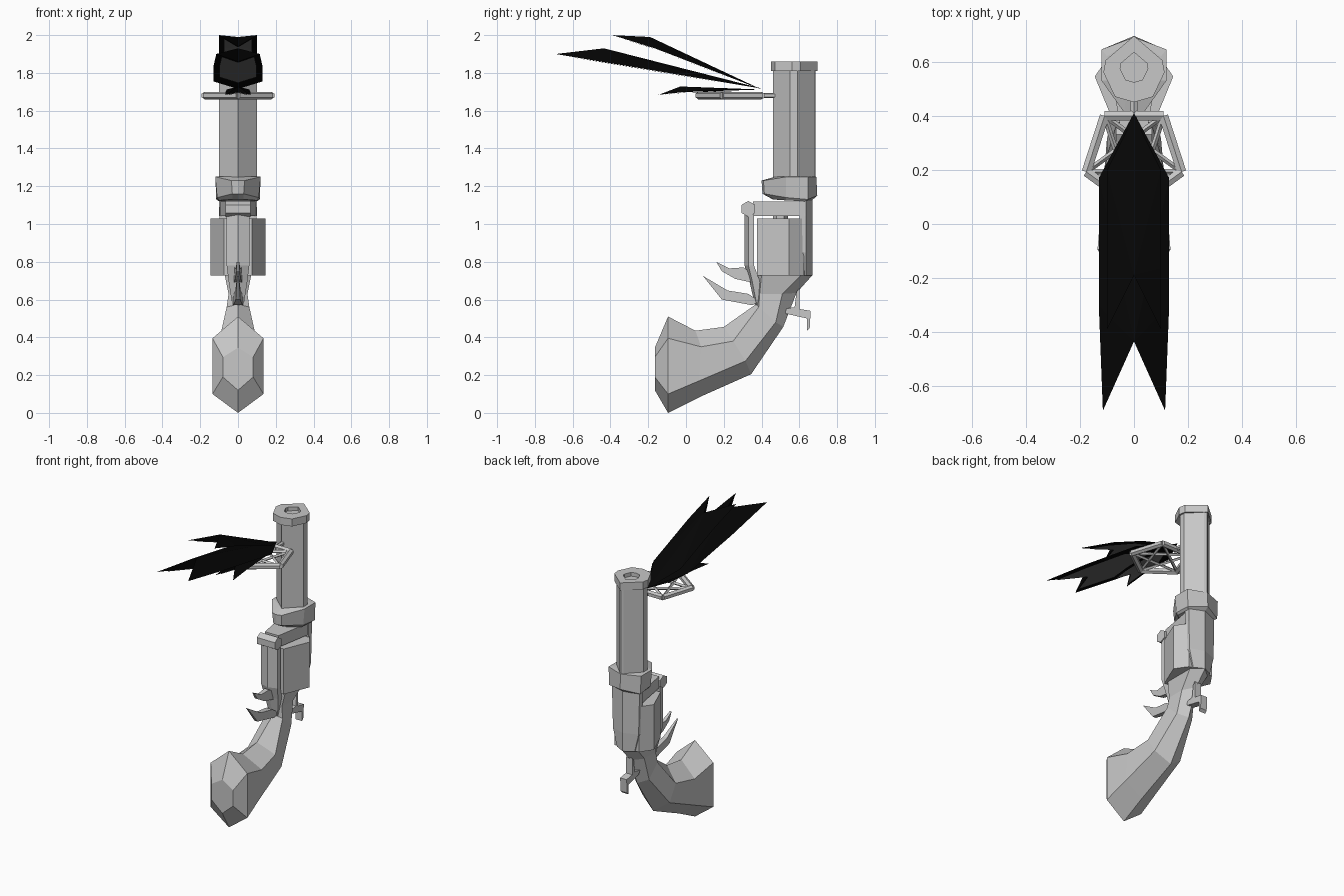
import bpy, bmesh, math
from mathutils import Vector

if "Cube" in bpy.data.objects:
    bpy.data.objects.remove(bpy.data.objects["Cube"])


def material(name, v):
    m = bpy.data.materials.new(name)
    m.diffuse_color = (v, v, v, 1)
    m.use_nodes = True
    m.node_tree.nodes["Principled BSDF"].inputs["Base Color"].default_value = m.diffuse_color
    return m


STEEL = material("grey steel", 0.57)
BLACK = material("feather black", 0.0015)
UNDER = material("feather underside", 0.15)


def finish(name, bm, mats):
    bmesh.ops.recalc_face_normals(bm, faces=[f for f in bm.faces if f.material_index == 0])
    me = bpy.data.meshes.new(name)
    bm.to_mesh(me)
    bm.free()
    for m in mats:
        me.materials.append(m)
    ob = bpy.data.objects.new(name, me)
    bpy.context.collection.objects.link(ob)
    return ob


def loft(name, rings):
    """Skin a list of equal-length point loops and close both ends."""
    bm = bmesh.new()
    loops = [[bm.verts.new(p) for p in r] for r in rings]
    n = len(loops[0])
    for a, b in zip(loops, loops[1:]):
        for i in range(n):
            j = (i + 1) % n
            bm.faces.new((a[i], a[j], b[j], b[i]))
    bm.faces.new(loops[0][::-1])
    bm.faces.new(loops[-1])
    return finish(name, bm, [STEEL])


def mirrored(half):
    """Complete a half loop of points across x = 0."""
    return half + [(-x, y, z) for x, y, z in reversed(half) if x > 1e-5]


def level(half, z):
    return mirrored([(x, y, z) for x, y in half])


def fin(name, outline, w, tip=1.0):
    """Plate in the y-z plane; half thickness w, scaled by tip at the front."""
    ys = [y for y, z in outline]
    lo, span = min(ys), max(ys) - min(ys)
    return loft(name, [[(s * w * (tip + (1 - tip) * (y - lo) / span), y, z)
                        for y, z in outline] for s in (-1, 1)])


def rods(name, pairs, r, sides=4):
    bm = bmesh.new()
    for a, b in pairs:
        a, b = Vector(a), Vector(b)
        d = b - a
        mat = d.to_track_quat('Z', 'Y').to_matrix().to_4x4()
        mat.translation = (a + b) / 2
        bmesh.ops.create_cone(bm, cap_ends=True, segments=sides, radius1=r,
                              radius2=r, depth=d.length, matrix=mat)
    return finish(name, bm, [STEEL])


# Barrel and hollow muzzle
loft("barrel", [level([(0, .46), (.1, .55), (.1, .59), (.015, .678), (0, .685)], z)
                for z in (1.2, 1.83)])
rim = [(0, .45), (.07, .47), (.113, .56), (.105, .605), (0, .695)]
bore = [(x * .45, .585 + (y - .585) * .45) for x, y in rim]
loft("muzzle", [level(rim, 1.81), level(rim, 1.86),
                level(bore, 1.86), level(bore, 1.835)])

# Collar between barrel and frame
loft("collar", [
    mirrored([(0, .46, 1.13), (.03, .47, 1.13), (.1, .53, 1.125), (.1, .63, 1.12), (0, .66, 1.12)]),
    mirrored([(0, .405, 1.16), (.03, .415, 1.16), (.11, .53, 1.14), (.115, .645, 1.13), (0, .695, 1.15)]),
    mirrored([(0, .40, 1.23), (.035, .41, 1.23), (.12, .53, 1.25), (.12, .645, 1.25), (0, .69, 1.25)]),
    mirrored([(0, .47, 1.25), (.03, .48, 1.25), (.1, .53, 1.252), (.1, .62, 1.252), (0, .68, 1.252)])])

# Frame: back spine, top strap, hinge and front arm
loft("frame_spine", [level([(0, .6), (w, .6), (w, .635), (0, .67)], z)
                     for z, w in ((.728, .065), (.85, .095), (1.13, .1))])
loft("top_strap", [level([(0, .355), (.05, .355), (.085, .56), (.1, .635), (0, .66)], z)
                   for z in (1.042, 1.12)])
rods("hinge_bolt", [((-.066, .33, 1.08), (.066, .33, 1.08))], .042, 6)
loft("front_arm", [
    level([(0, .365), (.03, .375), (.03, .4)], .57),
    level([(0, .335), (.05, .35), (.05, .39)], .7),
    level([(0, .31), (.06, .33), (.06, .36)], .78),
    level([(0, .31), (.06, .33), (.06, .36)], 1.05)])

# Revolving drum and its pin
loft("drum", [level([(0, .375), (.075, .375), (.145, .545), (.09, .625), (0, .63)], z)
              for z in (.728, 1.03)])
rods("drum_pin", [((0, .5, .7), (0, .5, 1.06))], .04, 6)


# Grip and neck: sections run top ridge, upper side, lower side, bottom ridge
def section(w, top, up, low, bottom):
    return mirrored([(0, *top), (w, *up), (w, *low), (0, *bottom)])


loft("grip", [
    section(.08, (-.165, .345), (-.165, .295), (-.165, .19), (-.165, .12)),
    section(.135, (-.095, .51), (-.095, .395), (-.095, .10), (-.095, 0)),
    section(.12, (.05, .435), (.08, .35), (.07, .17), (.075, .085)),
    section(.1, (.2, .455), (.25, .38), (.315, .275), (.345, .205)),
    section(.06, (.37, .575), (.385, .56), (.475, .48), (.515, .455))])
loft("neck", [
    section(.06, (.37, .575), (.385, .56), (.475, .48), (.515, .455)),
    section(.05, (.37, .63), (.39, .63), (.51, .63), (.585, .635)),
    section(.07, (.36, .73), (.4, .73), (.61, .73), (.67, .73))])

# Hammer spurs and trigger
fin("upper_spur", [(.16, .8), (.23, .765), (.305, .77), (.36, .73),
                   (.35, .69), (.26, .71), (.19, .75)], .022, .3)
fin("lower_spur", [(.09, .725), (.22, .648), (.33, .63), (.39, .59),
                   (.35, .57), (.19, .6)], .028, .15)
fin("trigger", [(.6, .66), (.6, .55), (.66, .54), (.655, .45), (.64, .435),
                (.64, .5), (.53, .525), (.52, .55), (.575, .56), (.585, .64)], .024)

# Five-pointed sight hoop with star struts
pts = [(.185 * math.cos(a), .25 + .185 * math.sin(a), 1.68)
       for a in (math.radians(-90 + 72 * i) for i in range(5))]
rods("sight_hoop", [(pts[i], pts[(i + 1) % 5]) for i in range(5)], .02, 6)
rods("sight_star", [(pts[i], pts[(i + 2) % 5]) for i in range(5)], .01)
rods("sight_mount", [((0, .38, 1.68), (0, .47, 1.68))], .014, 6)


# Swallow-tailed feathers: ridged black body, grey panel inset underneath
def feather(name, apex, shoulder, side, tip, notch, depth):
    bm = bmesh.new()
    low = Vector(notch) - Vector((0, 0, depth))
    edge = [Vector(p) for p in (apex, shoulder, side, tip)]
    flip = lambda v, s: Vector((s * v.x, v.y, v.z))
    for s in (1, -1):
        rim_pts = [flip(p, s) for p in edge]
        top = Vector(notch)
        tris = [(c, a, b) for c in (top, low) for a, b in zip(rim_pts, rim_pts[1:])]
        tris.append((top, rim_pts[3], low))
        for t in tris:
            bm.faces.new([bm.verts.new(p) for p in t])
        # grey panel lies just under the black body
        drop = Vector((0, 0, -.004))
        panel = [low.lerp(p, .75) + drop for p in rim_pts]
        for a, b in zip(panel, panel[1:]):
            f = bm.faces.new([bm.verts.new(p) for p in (low + drop, a, b)])
            f.material_index = 1
            f.normal_update()
            if f.normal.z > 0:
                f.normal_flip()
    bmesh.ops.remove_doubles(bm, verts=bm.verts[:], dist=1e-4)
    return finish(name, bm, [BLACK, UNDER])


feather("top_feather", (0, .4, 1.712), (.1, .2, 1.79), (.1, -.165, 1.93),
        (.1, -.39, 2.0), (0, -.19, 1.99), .05)
feather("long_feather", (0, .41, 1.715), (.13, .17, 1.755), (.13, -.3, 1.835),
        (.115, -.69, 1.90), (0, -.434, 1.93), .07)
feather("short_feather", (0, .4, 1.712), (.06, .25, 1.712), (.065, 0, 1.7),
        (.065, -.145, 1.684), (0, -.03, 1.728), .03)
